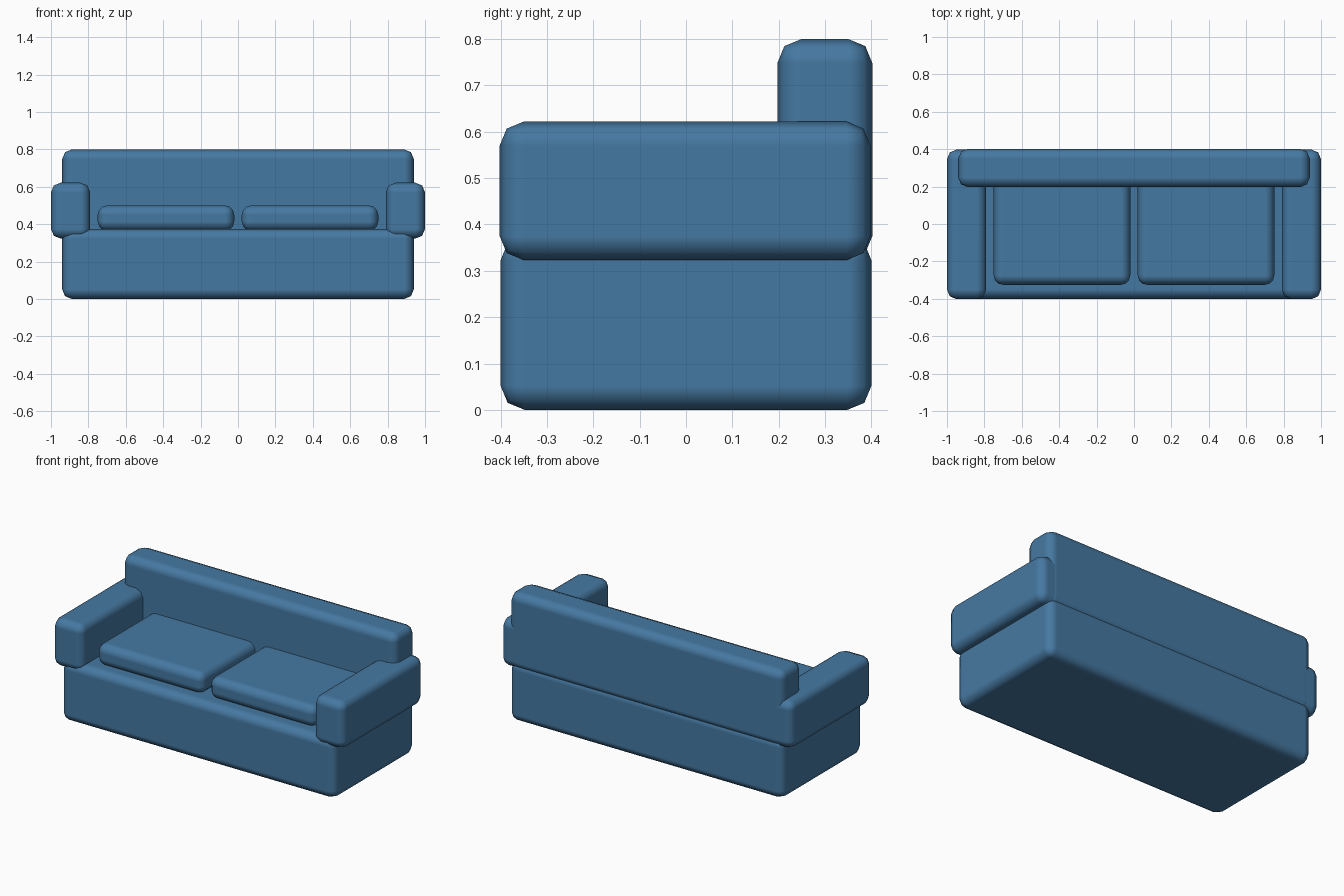
import bpy

default_cube = bpy.data.objects.get("Cube")
if default_cube:
    bpy.data.objects.remove(default_cube, do_unlink=True)

# Upholstery material
COLOUR = (0.06, 0.19, 0.36, 1.0)
fabric = bpy.data.materials.new("blue_fabric")
fabric.use_nodes = True
fabric.diffuse_color = COLOUR
shader = next(n for n in fabric.node_tree.nodes if n.type == 'BSDF_PRINCIPLED')
shader.inputs["Base Color"].default_value = COLOUR
shader.inputs["Roughness"].default_value = 0.8


def padded_block(name, low, high, radius=0.052, segments=2):
    """Box between two corners with soft rounded edges."""
    size = [b - a for a, b in zip(low, high)]
    centre = [(a + b) / 2 for a, b in zip(low, high)]
    bpy.ops.mesh.primitive_cube_add(size=1, location=centre)
    block = bpy.context.object
    block.name = name
    block.scale = size
    bpy.ops.object.transform_apply(location=False, rotation=False, scale=True)
    block.data.materials.append(fabric)
    bpy.ops.object.shade_smooth()
    bevel = block.modifiers.new("soft_edges", 'BEVEL')
    bevel.width = radius
    bevel.segments = segments
    bevel.limit_method = 'NONE'
    bevel.harden_normals = True
    return block


# Base and backrest
padded_block("base", (-0.94, -0.4, 0), (0.94, 0.4, 0.375))
padded_block("backrest", (-0.94, 0.197, 0.323), (0.94, 0.402, 0.8))

# Mirrored armrests and seat cushions
for side, sign in (("left", 1), ("right", -1)):
    for part, inner, outer, y, z, radius, segments in (
        ("armrest", 0.79, 1.0, (-0.402, 0.398), (0.323, 0.622), 0.052, 2),
        ("cushion", 0.02, 0.75, (-0.325, 0.275), (0.365, 0.5), 0.05, 3),
    ):
        x = sorted((sign * inner, sign * outer))
        padded_block(f"{side}_{part}", (x[0], y[0], z[0]), (x[1], y[1], z[1]),
                     radius, segments)
